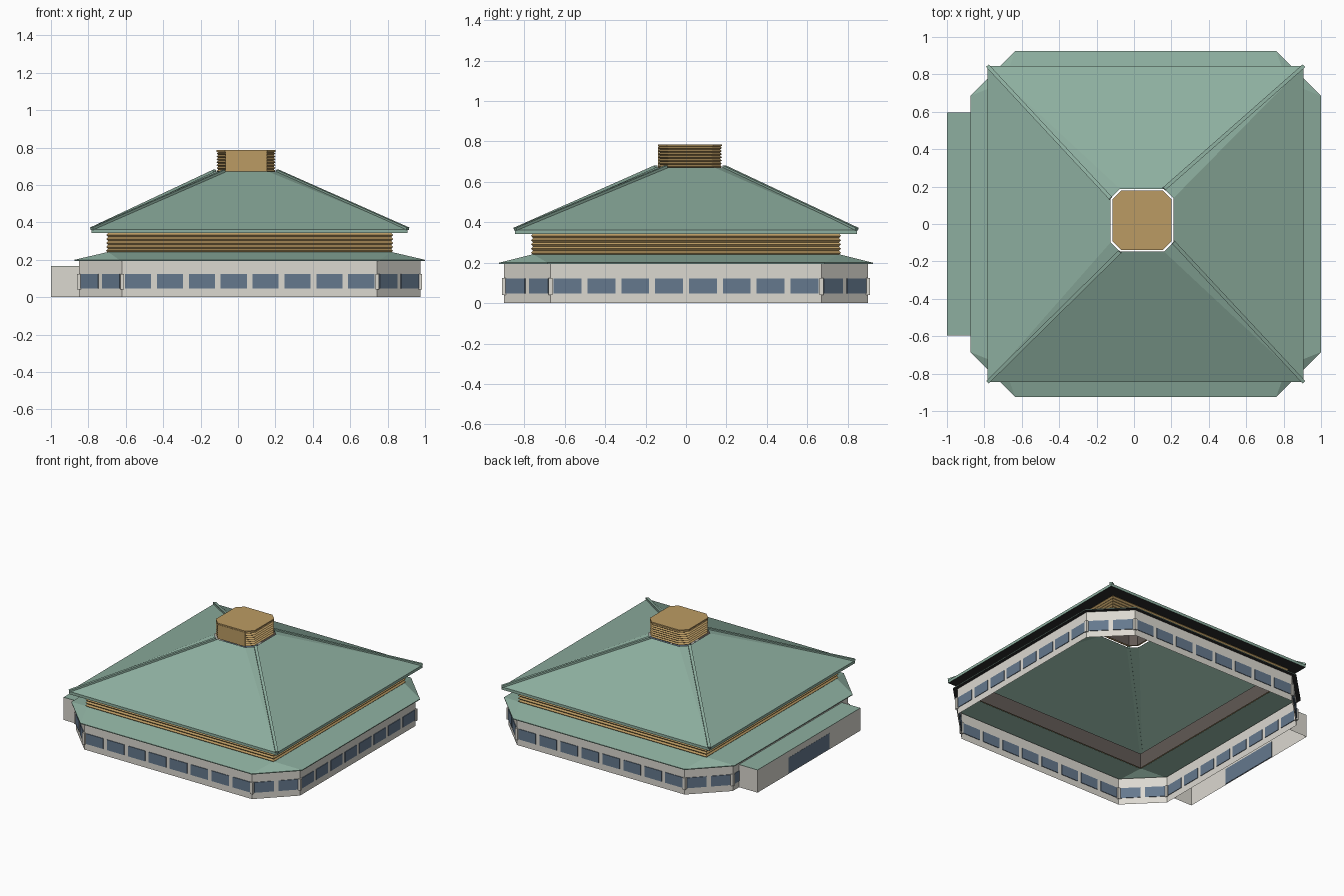
import bpy, bmesh
from mathutils import Matrix, Vector

old = bpy.data.objects.get("Cube")
if old:
    bpy.data.objects.remove(old)


def material(name, rgb):
    m = bpy.data.materials.new(name)
    m.use_nodes = True
    m.diffuse_color = (*rgb, 1)
    m.node_tree.nodes["Principled BSDF"].inputs["Base Color"].default_value = (*rgb, 1)
    return m


GREEN = material("roof_green", (0.27, 0.43, 0.35))
STONE = material("wall_stone", (0.71, 0.69, 0.63))
GOLD = material("louvre_gold", (0.50, 0.33, 0.125))
GLASS = material("window_blue", (0.13, 0.19, 0.27))
TAUPE = material("lining_taupe", (0.12, 0.10, 0.09))
DARK = material("soffit_charcoal", (0.025, 0.025, 0.025))

HALL = (0.0625, 0.0)      # centre of the hall
TOWER = (0.043, 0.02)     # centre of the cupola


def outline(centre, hx, hy, cut, z):
    """Rectangle with cut corners, counter-clockwise, always eight points."""
    cx, cy = centre
    pts = [(hx, cut - hy), (hx, hy - cut), (hx - cut, hy), (cut - hx, hy),
           (-hx, hy - cut), (-hx, cut - hy), (cut - hx, -hy), (hx - cut, -hy)]
    return [Vector((cx + x, cy + y, z)) for x, y in pts]


def finish(name, bm, mat):
    me = bpy.data.meshes.new(name)
    bm.to_mesh(me)
    bm.free()
    me.materials.append(mat)
    ob = bpy.data.objects.new(name, me)
    bpy.context.collection.objects.link(ob)
    return ob


def loft(name, rings, mat, cap=False):
    """Skin a stack of outlines."""
    bm = bmesh.new()
    loops = [[bm.verts.new(p) for p in ring] for ring in rings]
    for a, b in zip(loops, loops[1:]):
        for i in range(len(a)):
            j = (i + 1) % len(a)
            bm.faces.new((a[i], a[j], b[j], b[i]))
    if cap:
        bm.faces.new(loops[-1])
    bmesh.ops.remove_doubles(bm, verts=bm.verts, dist=0.0005)
    return finish(name, bm, mat)


def add_box(bm, centre, size, rot=None):
    m = Matrix.Translation(centre)
    if rot is not None:
        m = m @ rot.to_matrix().to_4x4()
    bmesh.ops.create_cube(bm, size=1, matrix=m @ Matrix.Diagonal((*size, 1)))


def box(name, centre, size, mat):
    bm = bmesh.new()
    add_box(bm, centre, size)
    return finish(name, bm, mat)


def louvres(name, centre, half, cut, z0, z1, teeth, depth):
    """Saw-tooth slatted band."""
    rings = []
    for k in range(2 * teeth + 1):
        h = half - (depth if k % 2 == 0 else 0)
        rings.append(outline(centre, h, h, cut, z0 + (z1 - z0) * k / (2 * teeth)))
    return loft(name, rings, GOLD)


# Hall walls
base = outline(HALL, 0.912, 0.90, 0.23, 0)
loft("hall_walls", [base, outline(HALL, 0.912, 0.90, 0.23, 0.197)], STONE)

# Window plates and corner mullions
panes, posts = bmesh.new(), bmesh.new()
for i in range(8):
    a, b = base[i], base[(i + 1) % 8]
    count = 8 if i % 2 == 0 else 2
    along = b - a
    rot = along.to_track_quat('X', 'Z')
    pitch = along.length / count
    for k in range(count):
        c = a + along * ((k + 0.5) / count)
        add_box(panes, c + Vector((0, 0, 0.085)), (pitch * 0.82, 0.009, 0.076), rot)
    add_box(posts, a + Vector((0, 0, 0.083)), (0.02, 0.02, 0.085))
finish("window_panes", panes, GLASS)
finish("corner_mullions", posts, STONE)

# Lower roof skirt with its soffit
skirt = [outline(HALL, 0.9375, 0.925, 0.24, 0.194),
         outline(HALL, 0.9375, 0.925, 0.24, 0.20),
         outline(HALL, 0.757, 0.757, 0, 0.242)]
loft("lower_roof", skirt, GREEN)
loft("lower_soffit", [outline(HALL, 0.912, 0.90, 0.23, 0.194), skirt[0]], DARK)

# Slatted clerestory and its lining
louvres("clerestory_louvres", HALL, 0.767, 0, 0.238, 0.343, 5, 0.01)
loft("clerestory_lining", [outline(HALL, 0.745, 0.745, 0, z) for z in (0.235, 0.345)], TAUPE)

# Upper roof, open at the top around the cupola
eave = outline(HALL, 0.845, 0.845, 0, 0.363)
rim = outline(TOWER, 0.168, 0.168, 0.05, 0.672)
loft("upper_roof", [outline(HALL, 0.845, 0.845, 0, 0.343), eave, rim], GREEN)
loft("upper_soffit", [outline(HALL, h, h, 0, 0.344) for h in (0.75, 0.844)], DARK)

# Hip caps
hips = bmesh.new()
for i in range(0, 8, 2):
    run = rim[i] - eave[i]
    add_box(hips, (eave[i] + rim[i]) / 2 + Vector((0, 0, 0.003)),
            (run.length, 0.02, 0.014), run.to_track_quat('X', 'Z'))
finish("hip_caps", hips, GREEN)

# Cupola
louvres("cupola_louvres", TOWER, 0.158, 0.045, 0.668, 0.776, 7, 0.01)
loft("cupola_lining", [outline(TOWER, 0.14, 0.14, 0.04, z) for z in (0.668, 0.776)], TAUPE)
loft("cupola_cap", [outline(TOWER, 0.148, 0.148, 0.042, 0.775),
                    outline(TOWER, 0.158, 0.158, 0.045, 0.777),
                    outline(TOWER, 0.158, 0.158, 0.045, 0.786)], GOLD, cap=True)
box("cupola_front_panel", (TOWER[0], TOWER[1] - 0.155, 0.724), (0.222, 0.008, 0.104), GOLD)

# Side annex with flat roof and wide glazing
mid = (-0.925, 0)
loft("annex_walls", [outline(mid, 0.075, 0.597, 0, z) for z in (0, 0.164)], STONE)
loft("annex_roof", [outline(mid, 0.075, 0.597, 0, z) for z in (0.164, 0.167)], GREEN, cap=True)
box("annex_glazing", (-0.998, 0, 0.062), (0.006, 0.48, 0.115), GLASS)
